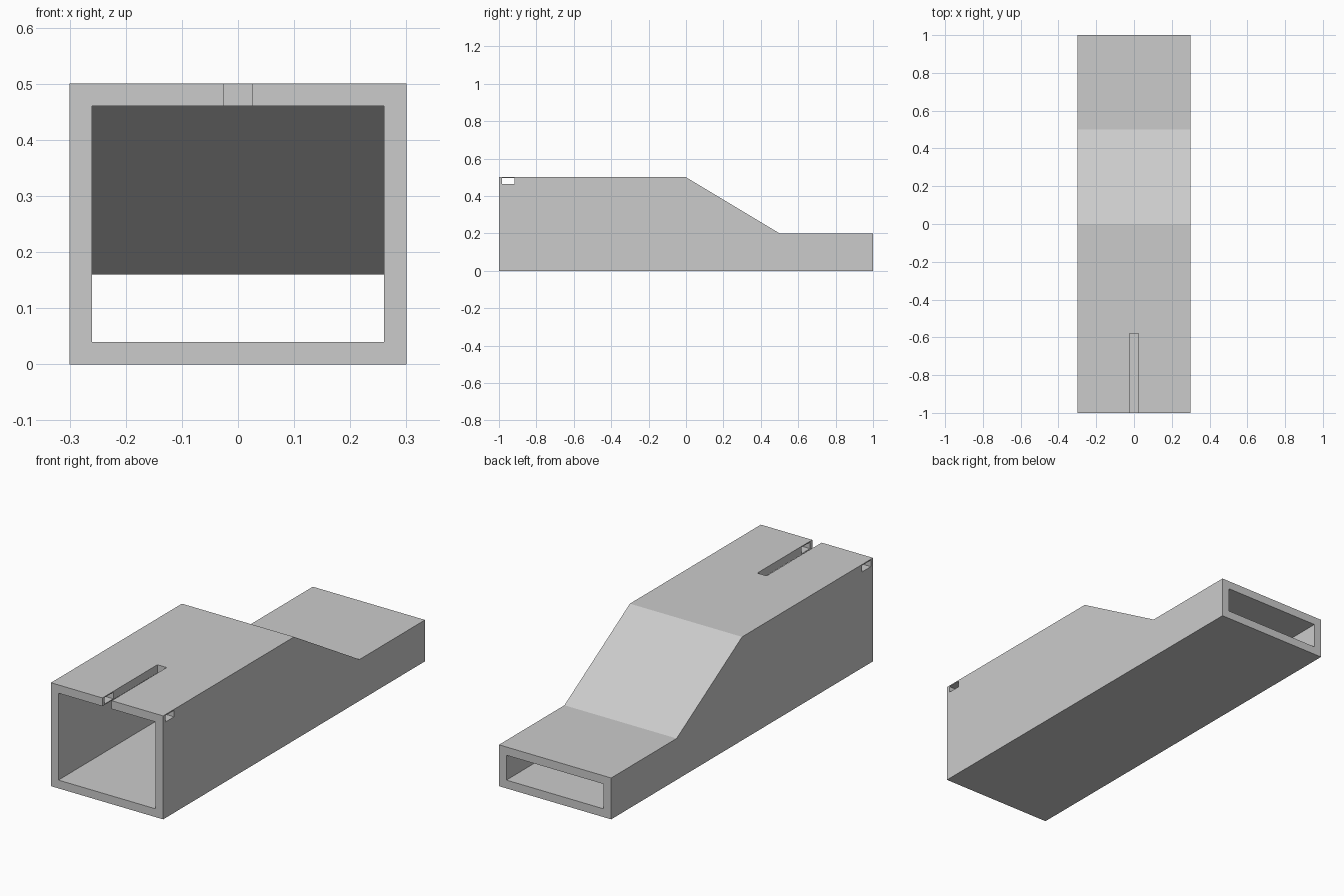
import bpy

if "Cube" in bpy.data.objects:
    bpy.data.objects.remove(bpy.data.objects["Cube"], do_unlink=True)

WALL = 0.04
HALF_W = 0.3
HIGH, LOW = 0.5, 0.2
OVER = 0.1  # how far cutters reach past the surface

grey = bpy.data.materials.new("light grey")
grey.use_nodes = True
colour = (0.6, 0.6, 0.6, 1)
grey.diffuse_color = colour
grey.node_tree.nodes["Principled BSDF"].inputs["Base Color"].default_value = colour


def prism(name, profile, half_width):
    """Extrude a side profile of (y, z) points along x."""
    n = len(profile)
    verts = [(x, y, z) for x in (-half_width, half_width) for y, z in profile]
    faces = [tuple(reversed(range(n))), tuple(range(n, 2 * n))]
    faces += [(i, (i + 1) % n, (i + 1) % n + n, i + n) for i in range(n)]
    mesh = bpy.data.meshes.new(name)
    mesh.from_pydata(verts, [], faces)
    mesh.materials.append(grey)
    obj = bpy.data.objects.new(name, mesh)
    bpy.context.collection.objects.link(obj)
    return obj


def duct_profile(end, inset):
    """Tall front section, sloping shoulder, low back section."""
    top, low = HIGH - inset, LOW - inset
    return [(-end, inset), (end, inset), (end, low), (0.5, low), (0, top), (-end, top)]


def box_profile(y0, y1, z0, z1):
    return [(y0, z0), (y1, z0), (y1, z1), (y0, z1)]


# Outer body
body = prism("duct_body", duct_profile(1, 0), HALF_W)

# Hollow passage, top slot and the narrow cross hole through the top wall
cutters = [
    prism("passage_cutter", duct_profile(1 + OVER, WALL), HALF_W - WALL),
    prism("slot_cutter", box_profile(-1 - OVER, -0.58, HIGH - 2 * WALL, HIGH + OVER), 0.025),
    prism("cross_hole_cutter", box_profile(-0.983, -0.917, 0.464, 0.495), HALF_W + OVER),
]
for cutter in cutters:
    cutter.hide_render = True
    cut = body.modifiers.new(cutter.name, "BOOLEAN")
    cut.operation = "DIFFERENCE"
    cut.solver = "EXACT"
    cut.object = cutter

# Bake the cuts and discard the cutters
bpy.context.view_layer.update()
evaluated = body.evaluated_get(bpy.context.evaluated_depsgraph_get())
finished = bpy.data.meshes.new_from_object(evaluated)
body.modifiers.clear()
body.data = finished
for cutter in cutters:
    bpy.data.objects.remove(cutter, do_unlink=True)
